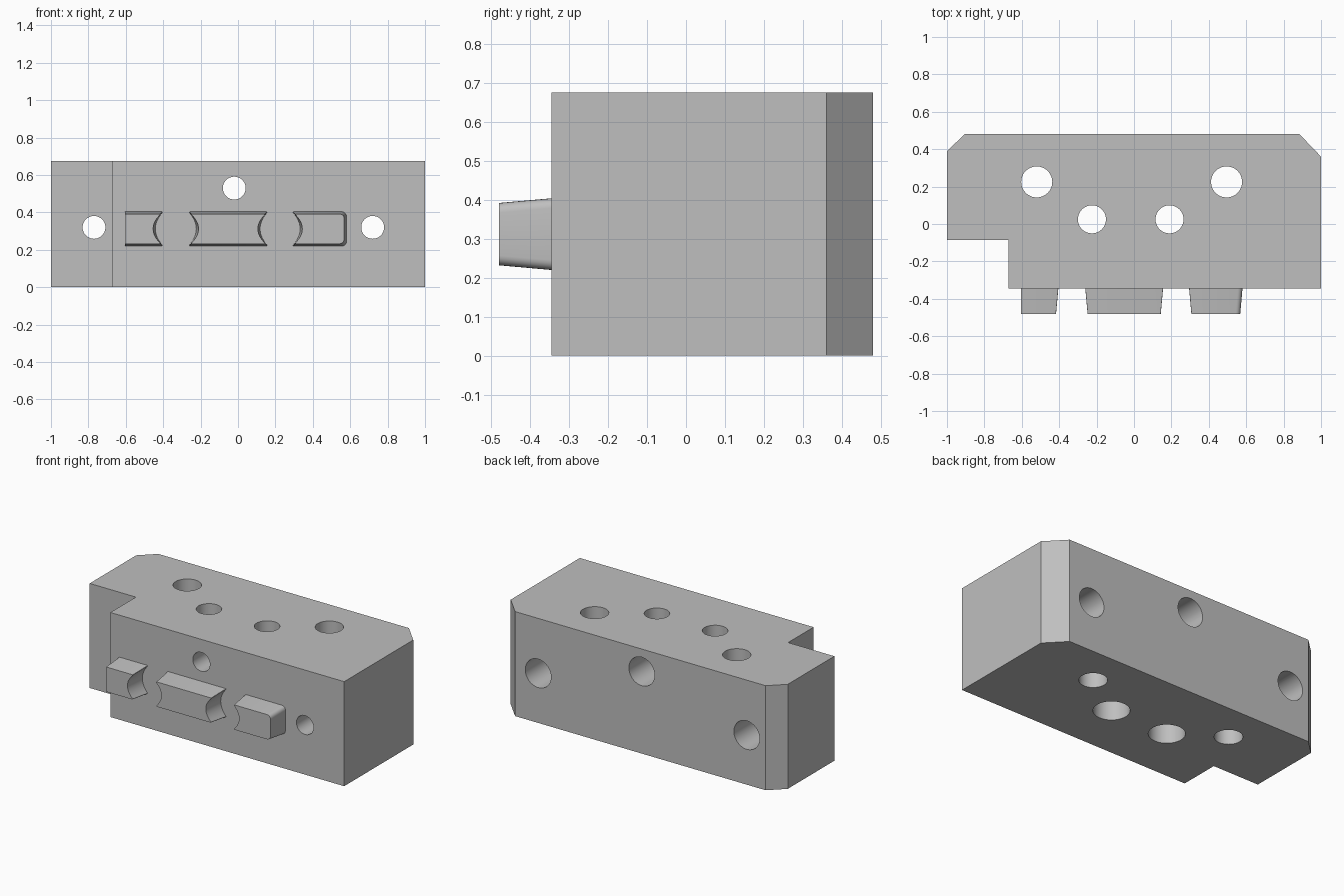
import bpy, bmesh, math
from mathutils import Matrix, Vector

cube = bpy.data.objects.get("Cube")
if cube:
    bpy.data.objects.remove(cube, do_unlink=True)

HEIGHT = 0.675
FRONT = -0.345
TIP = -0.48

steel = bpy.data.materials.new("grey_steel")
steel.use_nodes = True
colour = (0.52, 0.52, 0.52, 1)
steel.diffuse_color = colour
steel.node_tree.nodes["Principled BSDF"].inputs["Base Color"].default_value = colour


def make_object(name, bm):
    bmesh.ops.recalc_face_normals(bm, faces=bm.faces)
    mesh = bpy.data.meshes.new(name)
    bm.to_mesh(mesh)
    bm.free()
    mesh.materials.append(steel)
    obj = bpy.data.objects.new(name, mesh)
    bpy.context.collection.objects.link(obj)
    return obj


def activate(obj):
    bpy.ops.object.select_all(action="DESELECT")
    obj.select_set(True)
    bpy.context.view_layer.objects.active = obj


def drill(body, start, end, radius):
    """Cut a round hole along the line from start to end."""
    start, end = Vector(start), Vector(end)
    axis = end - start
    turn = axis.to_track_quat("Z", "Y").to_matrix().to_4x4()
    bm = bmesh.new()
    bmesh.ops.create_cone(bm, cap_ends=True, segments=48, radius1=radius,
                          radius2=radius, depth=axis.length,
                          matrix=Matrix.Translation((start + end) / 2) @ turn)
    cutter = make_object("hole_cutter", bm)
    cutter.hide_render = True
    mod = body.modifiers.new("hole", "BOOLEAN")
    mod.operation = "DIFFERENCE"
    mod.solver = "EXACT"
    mod.object = cutter
    activate(body)
    bpy.ops.object.modifier_apply(modifier=mod.name)
    bpy.data.objects.remove(cutter, do_unlink=True)


# Block: plan outline with chamfered rear corners and a stepped front corner
outline = [(-1, -0.085), (-0.67, -0.085), (-0.67, FRONT), (1, FRONT),
           (1, 0.36), (0.885, 0.48), (-0.905, 0.48), (-1, 0.39)]
bm = bmesh.new()
base = bm.faces.new([bm.verts.new((x, y, 0)) for x, y in outline])
grown = bmesh.ops.extrude_face_region(bm, geom=[base])["geom"]
bmesh.ops.translate(bm, vec=(0, 0, HEIGHT),
                    verts=[v for v in grown if isinstance(v, bmesh.types.BMVert)])
block = make_object("block", bm)

# Vertical holes: plain rear pair, middle pair counterbored from below
for x in (-0.52, 0.495):
    drill(block, (x, 0.225, -0.1), (x, 0.225, 0.8), 0.083)
for x in (-0.225, 0.19):
    drill(block, (x, 0.025, -0.1), (x, 0.025, 0.8), 0.075)
    drill(block, (x, 0.025, -0.1), (x, 0.025, 0.25), 0.107)

# Bolt holes from front to back, counterbored from the back
for x, z in ((-0.77, 0.32), (-0.02, 0.53), (0.72, 0.32)):
    drill(block, (x, -0.6, z), (x, 0.6, z), 0.061)
    drill(block, (x, 0.2, z), (x, 0.6, z), 0.092)


# Lugs: tapered bars whose ends are flat, rounded or hollowed
def lug_end(x, side, kind, inset, half):
    """Points of one end, running from bottom to top."""
    if kind != "flat":
        x -= side * inset
    steps = 12 if kind == "hollow" else 1
    points = []
    for i in range(steps + 1):
        t = 2 * i / steps - 1
        dip = 0.042 * (1 - t * t) if kind == "hollow" else 0
        points.append((x - side * dip, 0.312 + half * t))
    return points


def lug(name, x0, x1, left, right):
    bm = bmesh.new()
    rings = []
    for y, inset, half in ((FRONT, 0, 0.092), (TIP, 0.012, 0.08)):
        points = (lug_end(x1, 1, right, inset, half)
                  + lug_end(x0, -1, left, inset, half)[::-1])
        rings.append([bm.verts.new((x, y, z)) for x, z in points])
    back, tip = rings
    count = len(back)
    for i in range(count):
        j = (i + 1) % count
        bm.faces.new((back[i], back[j], tip[j], tip[i]))
    bm.faces.new(tip)
    # Round the long corner edges of shaped ends
    split = 13 if right == "hollow" else 2
    for kind, corners in ((right, (0, split - 1)), (left, (split, count - 1))):
        if kind == "flat":
            continue
        edges = [bm.edges.get((back[i], tip[i])) for i in corners]
        bmesh.ops.bevel(bm, geom=edges, offset=0.025 if kind == "round" else 0.01,
                        offset_type="OFFSET", segments=5, profile=0.5,
                        affect="EDGES")
    return make_object(name, bm)


parts = [block,
         lug("right_lug", -0.605, -0.40, "flat", "hollow"),
         lug("middle_lug", -0.265, 0.16, "hollow", "hollow"),
         lug("left_lug", 0.29, 0.58, "hollow", "round")]

for part in parts:
    activate(part)
    bpy.ops.object.shade_smooth_by_angle(angle=math.radians(30))
